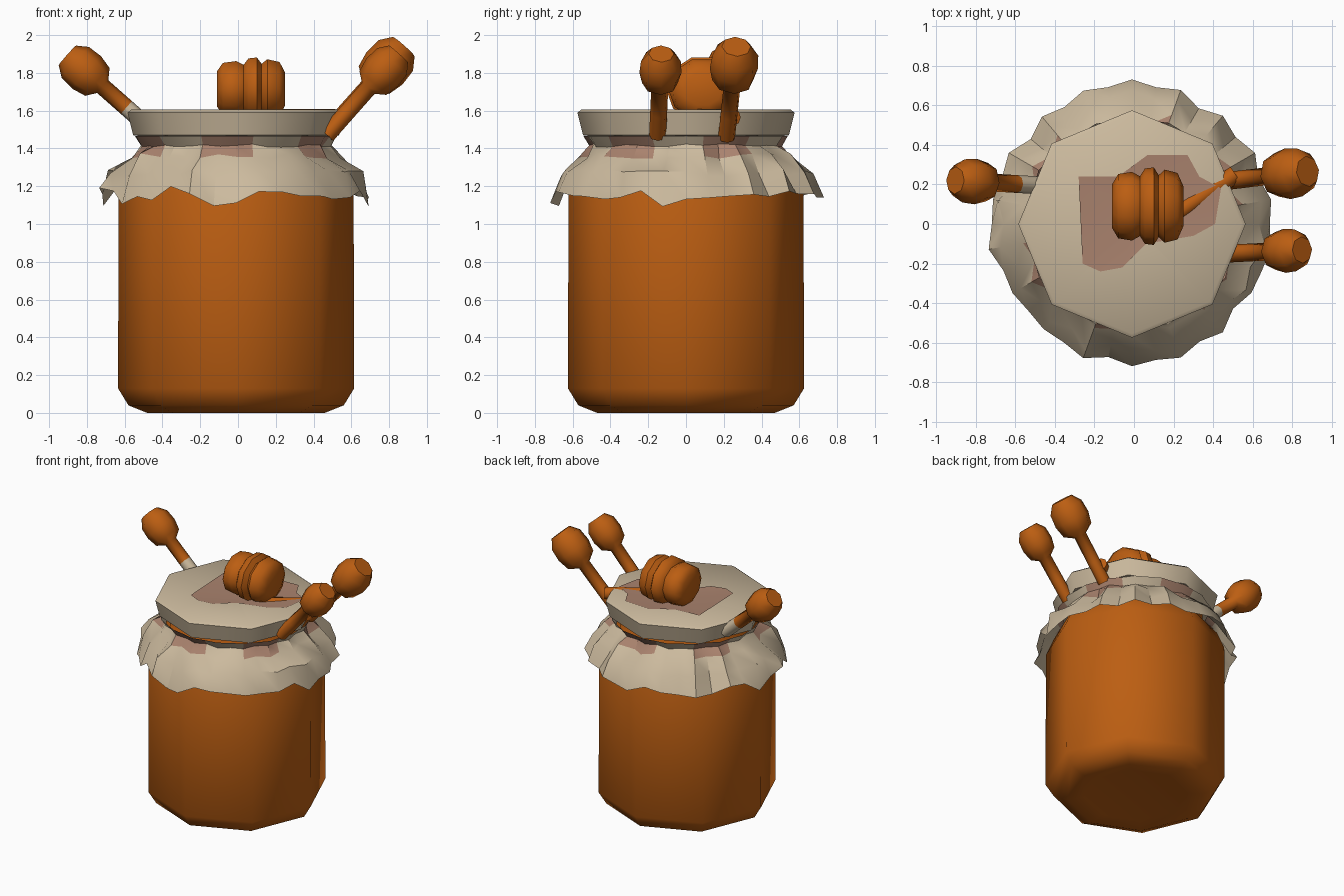
import bpy, bmesh, math, random
from mathutils import Vector, Matrix

if "Cube" in bpy.data.objects:
    bpy.data.objects.remove(bpy.data.objects["Cube"])

random.seed(4)
CX = -0.01


def material(name, rgb):
    m = bpy.data.materials.new(name)
    m.diffuse_color = (*rgb, 1)
    m.use_nodes = True
    m.node_tree.nodes["Principled BSDF"].inputs["Base Color"].default_value = m.diffuse_color
    return m


ORANGE = material("honey orange", (0.50, 0.112, 0.006))
CLOTH = material("cloth beige", (0.60, 0.49, 0.34))
STAIN = material("stained cloth", (0.40, 0.225, 0.155))


def finish(name, bm, mats, angle):
    bmesh.ops.recalc_face_normals(bm, faces=bm.faces)
    me = bpy.data.meshes.new(name)
    bm.to_mesh(me)
    bm.free()
    for m in mats:
        me.materials.append(m)
    ob = bpy.data.objects.new(name, me)
    bpy.context.collection.objects.link(ob)
    bpy.ops.object.select_all(action='DESELECT')
    ob.select_set(True)
    bpy.context.view_layer.objects.active = ob
    bpy.ops.object.shade_smooth_by_angle(angle=math.radians(angle))
    return ob


def skin(bm, rings, rule=None):
    """Join rings of vertices with quads; rule(ring, side) picks the material."""
    n = len(rings[0])
    for i in range(len(rings) - 1):
        for k in range(n):
            f = bm.faces.new((rings[i][k], rings[i][(k + 1) % n],
                              rings[i + 1][(k + 1) % n], rings[i + 1][k]))
            f.material_index = rule(i, k) if rule else 0


def lathe(name, profile, base, axis, sides=8, mats=(ORANGE,), rule=None, angle=50):
    """Turn (radius, distance) points around an axis starting at base."""
    bm = bmesh.new()
    mat = Matrix.Translation(base) @ Vector(axis).to_track_quat('Z', 'Y').to_matrix().to_4x4()
    rings = []
    for r, t in profile:
        rings.append([bm.verts.new(mat @ Vector((r * math.cos(a), r * math.sin(a), t)))
                      for a in (2 * math.pi * k / sides for k in range(sides))])
    skin(bm, rings, rule)
    bm.faces.new(rings[0])
    bm.faces.new(rings[-1])
    return finish(name, bm, mats, angle)


# Jar body, eight-sided
lathe("jar_body", [(0.36, 0.015), (0.47, 0.0), (0.57, 0.04), (0.625, 0.13), (0.622, 1.17),
                   (0.57, 1.29), (0.47, 1.38), (0.47, 1.5)], (CX, 0, 0), (0, 0, 1))

# Cloth cap with a slightly dipped top
RIM, DIP = 1.605, 1.57
lathe("cloth_cap", [(0.46, 1.46), (0.545, 1.47), (0.575, 1.59), (0.555, RIM), (0.01, DIP)],
      (CX, 0, 0), (0, 0, 1), mats=(CLOTH,), angle=48)

# Ruffled cloth skirt, pinched at the neck
bm = bmesh.new()
N = 36
jit = [[random.uniform(-1, 1) for _ in range(N)] for _ in range(5)]
rows = [(0.535, 1.465, 0.01, 0), (0.50, 1.415, 0.02, 0.01), (0.55, 1.36, 0.035, 0.015),
        (0.645, 1.27, 0.035, 0.02), (0.70, 1.145, 0.025, 0.03)]
rings = []
for i, (r, z, dr, dz) in enumerate(rows):
    ring = []
    for k in range(N):
        a = 2 * math.pi * k / N
        fold = 0.6 * (1 if k % 2 else -1) + 0.5 * jit[i][k]
        rr = r + dr * fold + (0.012 * math.cos(4 * a) if i > 2 else 0)
        zz = z + dz * jit[i][k] - (0.025 * math.cos(8 * a + 1) if i == 4 else 0)
        ring.append(bm.verts.new((CX + rr * math.cos(a), rr * math.sin(a), zz)))
    rings.append(ring)
skin(bm, rings, lambda i, k: 1 if i < 2 and k % 6 in (1, 2, 3) else 0)
finish("cloth_skirt", bm, (CLOTH, STAIN), 35)

# Honey-stained patch following the dipped top
bm = bmesh.new()
outline = [(-0.28, 0.24), (-0.08, 0.24), (0.07, 0.35), (0.27, 0.35), (0.33, 0.24), (0.44, 0.18),
           (0.41, 0.0), (0.30, -0.06), (0.06, -0.10), (-0.06, -0.22), (-0.17, -0.24), (-0.26, -0.20)]
verts = [bm.verts.new((x, y, DIP + 0.006 + (RIM - DIP) * math.hypot(x - CX, y) / 0.53))
         for x, y in outline]
mid = bm.verts.new((0, 0, DIP + 0.006))
for k in range(len(verts)):
    bm.faces.new((mid, verts[k], verts[(k + 1) % len(verts)]))
finish("top_stain", bm, (STAIN,), 30)


# Drumstick-like dippers leaning out of the jar
def dipper(name, base, head, size, beige_base=False):
    base, head = Vector(base), Vector(head)
    axis = head - base
    d = axis.length
    h, r = 0.125 * size, 0.115 * size
    prof = [(0.045, 0), (0.045, 0.16), (0.045, d - h),
            (r * 0.85, d - h * 0.7), (r, d - h * 0.1), (r * 0.95, d + h * 0.55),
            (r * 0.6, d + h)]
    lathe(name, prof, base, axis, 8, (ORANGE, CLOTH),
          lambda i, k: 1 if beige_base and i == 0 else 0, 55)


dipper("dipper_left", (-0.47, 0.195, 1.51), (-0.81, 0.215, 1.81), 1.0, True)
dipper("dipper_right_back", (0.45, 0.215, 1.46), (0.785, 0.255, 1.835), 1.12)
dipper("dipper_right_front", (0.47, -0.15, 1.47), (0.77, -0.135, 1.81), 0.97)

# Grooved dipper head lying on the lid, with its half-sunken handle
knob = lathe("grooved_dipper_head",
             [(0.10, 0.0), (0.145, 0.03), (0.155, 0.10), (0.135, 0.14), (0.17, 0.165),
              (0.175, 0.21), (0.14, 0.235), (0.165, 0.265), (0.15, 0.33), (0.09, 0.36)],
             (-0.11, 0, 0), (1, 0, 0), 10)
knob.location = (0, 0.09, 1.715)
knob.scale = (1, 1.12, 1)
lathe("sunken_handle", [(0.045, 0), (0.045, 0.40)], (0.18, 0.03, 1.565), (0.30, 0.20, 0.0))
